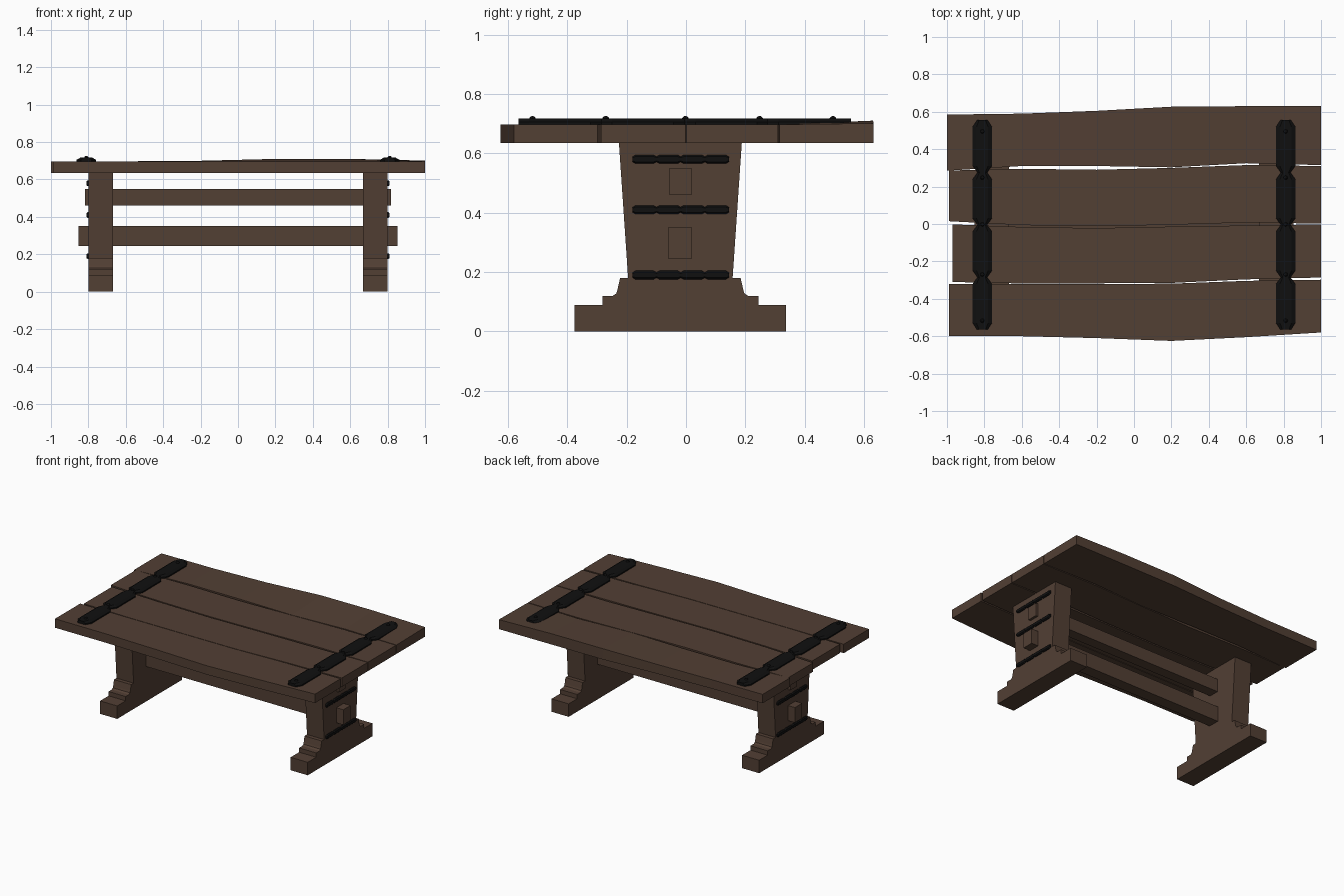
import bpy, bmesh
from mathutils import Matrix, Vector

if "Cube" in bpy.data.objects:
    bpy.data.objects.remove(bpy.data.objects["Cube"])


def material(name, rgb):
    m = bpy.data.materials.new(name)
    m.diffuse_color = (*rgb, 1)
    m.use_nodes = True
    m.node_tree.nodes["Principled BSDF"].inputs["Base Color"].default_value = m.diffuse_color
    return m


WOOD = material("dark_wood", (0.085, 0.05, 0.034))
IRON = material("black_iron", (0.005, 0.005, 0.005))


def finish(bm, name, mat):
    bmesh.ops.recalc_face_normals(bm, faces=bm.faces)
    me = bpy.data.meshes.new(name)
    bm.to_mesh(me)
    bm.free()
    me.materials.append(mat)
    ob = bpy.data.objects.new(name, me)
    bpy.context.collection.objects.link(ob)
    return ob


def loft(bm, rings):
    """Skin closed rings of points and cap both ends."""
    vs = [[bm.verts.new(p) for p in r] for r in rings]
    n = len(vs[0])
    for a, b in zip(vs, vs[1:]):
        for i in range(n):
            bm.faces.new((a[i], a[(i + 1) % n], b[(i + 1) % n], b[i]))
    bm.faces.new(vs[0])
    bm.faces.new(vs[-1])


def box(name, lo, hi):
    bm = bmesh.new()
    loft(bm, [[(x, lo[1], lo[2]), (x, hi[1], lo[2]), (x, hi[1], hi[2]), (x, lo[1], hi[2])]
              for x in (lo[0], hi[0])])
    return finish(bm, name, WOOD)


# Table top planks: left end x, front edge and back edge at six stations
planks = [
    (-0.99, (-.60, -.60, -.61, -.625, -.605, -.58), (-.322, -.322, -.321, -.319, -.304, -.298)),
    (-0.97, (-.31, -.318, -.317, -.315, -.296, -.286), (-.002, -.016, -.022, -.014, -.008, -.002)),
    (-0.99, (.015, -.006, -.012, -.004, .008, .002), (.286, .295, .29, .30, .315, .31)),
    (-1.0, (.285, .31, .31, .303, .325, .315), (.585, .59, .605, .627, .63, .632)),
]
warp = (0, 0, 0.003, 0.013, 0.013, 0.004)   # lift of the rear edge
for k, (x0, front, back) in enumerate(planks):
    bm = bmesh.new()
    rings = []
    for i, (f, b) in enumerate(zip(front, back)):
        x = x0 if i == 0 else -1 + 0.4 * i
        up = warp[i] if k == 3 else 0
        rings.append([(x, f, 0.635), (x, b, 0.635), (x, b, 0.697 + up), (x, f, 0.697)])
    loft(bm, rings)
    finish(bm, f"top_plank_{k + 1}", WOOD)

# Trestle legs: half profile of foot and tapered post, mirrored about the centre line
CY = -0.019
half = [(.356, 0), (.356, .09), (.263, .09), (.263, .12), (.228, .12), (.216, .128),
        (.212, .14), (.203, .18), (.176, .18), (.207, .636)]
profile = half + [(-y, z) for y, z in reversed(half)]
for side, s in (("left", -1), ("right", 1)):
    bm = bmesh.new()
    loft(bm, [[(x * s, CY + y, z) for y, z in profile] for x in (0.668, 0.80)])
    finish(bm, f"{side}_trestle_leg", WOOD)

# Stretcher beams passing through the legs
box("upper_stretcher", (-0.817, -0.055, 0.46), (0.817, 0.018, 0.55))
box("lower_stretcher", (-0.853, -0.060, 0.245), (0.853, 0.020, 0.35))


def strap(name, mtx, length, w, h, neck, rivets=()):
    """Four-lobed iron strap along local y, lying on local z = 0."""
    bm = bmesh.new()
    lobe = length / 4
    taper = lobe * 0.13
    st = []
    for k in range(4):
        a = -length / 2 + k * lobe
        if k == 0:
            st.append((a, w * 0.55))
        st += [(a + taper, w), (a + lobe - taper, w),
               (a + lobe, w * (0.55 if k == 3 else neck))]
    sect = [(-1, 0), (-1, .45), (-.6, 1), (.6, 1), (1, .45), (1, 0)]
    loft(bm, [[(u * r, y, v * h) for u, v in sect] for y, r in st])
    # domed rivets
    for y in rivets:
        bmesh.ops.create_uvsphere(bm, u_segments=8, v_segments=6, radius=0.012,
                                  matrix=Matrix.Translation((0, y, h - 0.003)))
    bm.transform(mtx)
    finish(bm, name, IRON)


# Straps across the top and on the outer faces of the legs
for side, s in (("left", -1), ("right", 1)):
    strap(f"{side}_top_strap", Matrix.Translation((s * 0.811, -0.005, 0.696)),
          1.12, 0.052, 0.021, 0.5, (-.512, -.265, .003, .253, .5))
    for i, z in enumerate((0.19, 0.41, 0.58)):
        m = Matrix.Translation((s * 0.799, -0.018, z)) @ Matrix.Rotation(s * 1.5707963, 4, 'Y')
        strap(f"{side}_leg_strap_{i + 1}", m, 0.325, 0.015, 0.012, 0.6)
